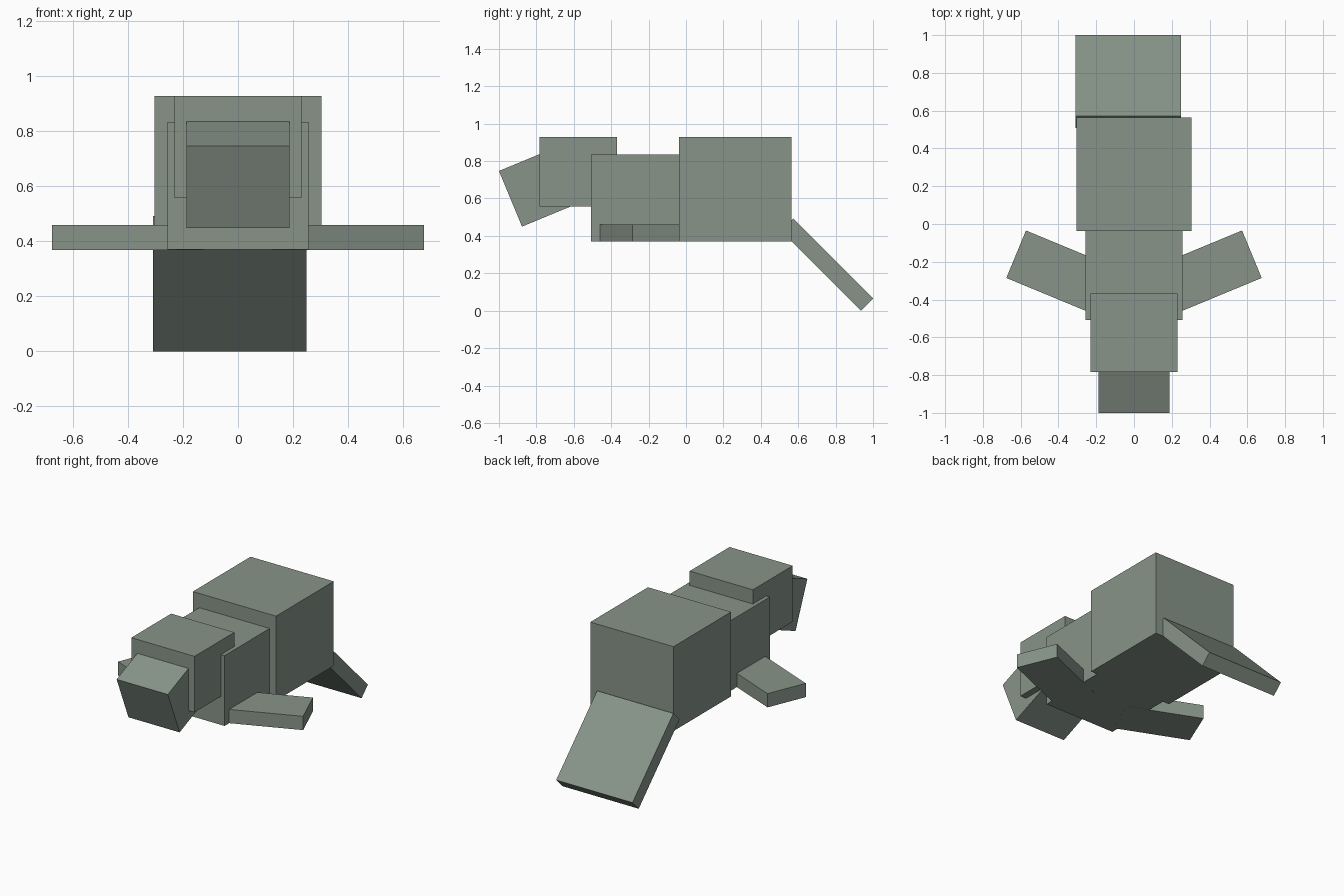
import bpy
import math
from mathutils import Matrix, Vector

if "Cube" in bpy.data.objects:
    bpy.data.objects.remove(bpy.data.objects["Cube"])

# Single grey-green hide colour
hide = bpy.data.materials.new("grey_green_hide")
hide.diffuse_color = (0.242, 0.296, 0.250, 1.0)
hide.use_nodes = True
hide.node_tree.nodes["Principled BSDF"].inputs["Base Color"].default_value = hide.diffuse_color


def box(name, center, size, axis="X", angle=0.0):
    """Flat-faced box, rotated by angle (degrees) about one axis."""
    bpy.ops.mesh.primitive_cube_add(size=1)
    obj = bpy.context.object
    obj.name = name
    obj.data.transform(Matrix.Translation(Vector(center))
                       @ Matrix.Rotation(math.radians(angle), 4, axis)
                       @ Matrix.Diagonal((*size, 1.0)))
    obj.data.materials.append(hide)
    return obj


def span(name, half_width, y0, y1, z0, z1):
    """Upright box centred on x = 0, given by its y and z limits."""
    return box(name, (0, (y0 + y1) / 2, (z0 + z1) / 2),
               (2 * half_width, y1 - y0, z1 - z0))


# Trunk and head blocks
span("rear_body", 0.304, -0.037, 0.565, 0.37, 0.928)
span("chest", 0.257, -0.508, -0.037, 0.37, 0.834)
span("head", 0.231, -0.784, -0.368, 0.558, 0.928)

# Snout tilted downward, its back end buried in the head
tilt = math.radians(22.5)
depth, height = 0.37, 0.322
snout_y = -1.0 + depth / 2 * math.cos(tilt) + height / 2 * math.sin(tilt)
snout_z = 0.747 + depth / 2 * math.sin(tilt) - height / 2 * math.cos(tilt)
box("snout", (0, snout_y, snout_z), (0.374, depth, height), "X", 22.5)

# Front flippers swept backward
length, width = 0.483, 0.272
for side, label in ((1, "right"), (-1, "left")):
    x = 0.624 - length / 2 * math.cos(tilt)
    y = -0.160 - length / 2 * math.sin(tilt)
    box("flipper_" + label, (side * x, y, 0.415),
        (length, width, 0.091), "Z", side * 22.5)

# Flat tail sloping to the ground, set slightly to one side
box("tail", (-0.03, 0.754, 0.246), (0.558, 0.604, 0.092), "X", -45)
